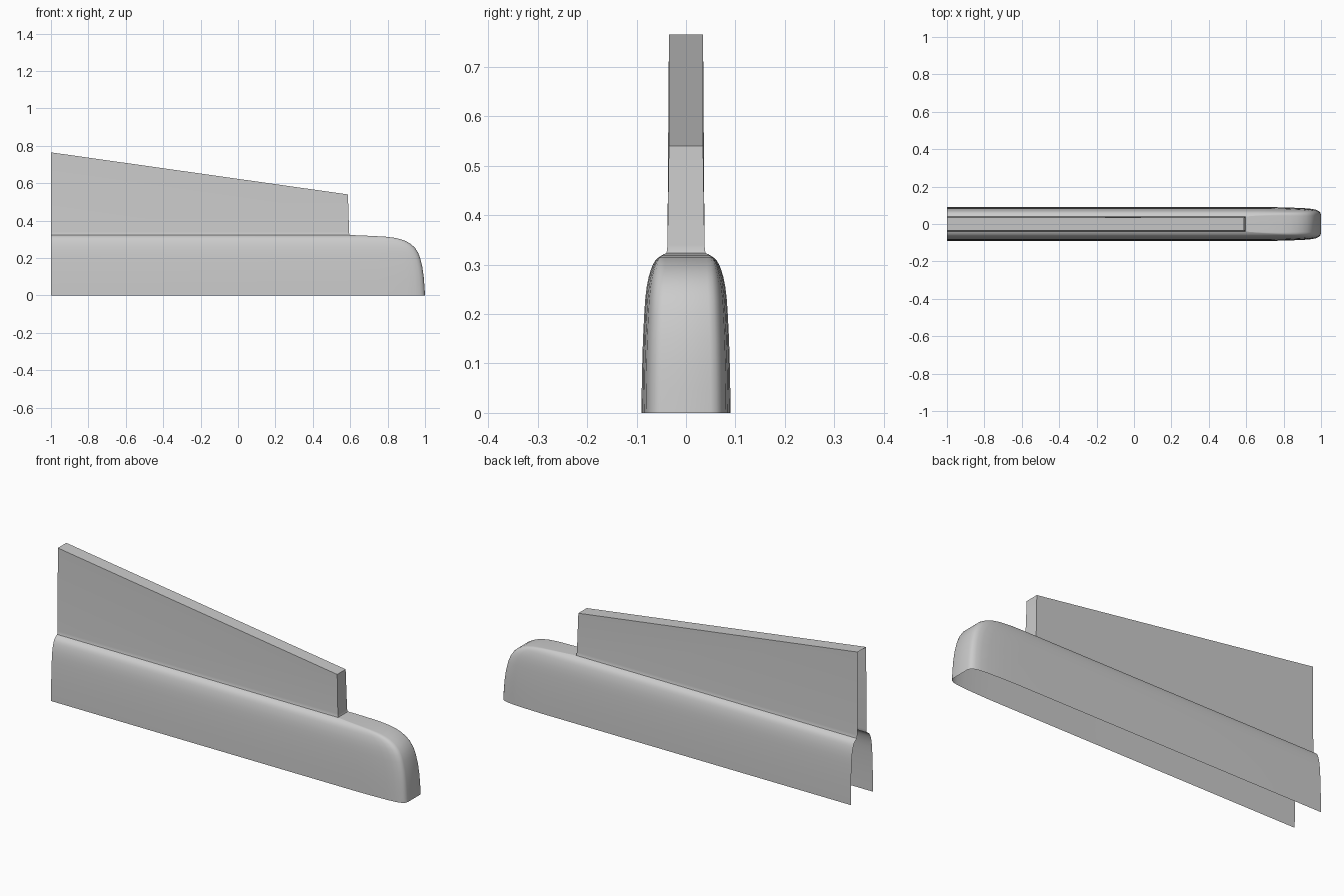
import bpy, bmesh, math

if "Cube" in bpy.data.objects:
    bpy.data.objects.remove(bpy.data.objects["Cube"])


def loft(name, rings, cap=False):
    """Skin a stack of open outlines; optionally close the last one."""
    bm = bmesh.new()
    rows = [[bm.verts.new(p) for p in ring] for ring in rings]
    for a, b in zip(rows, rows[1:]):
        for i in range(len(a) - 1):
            bm.faces.new((a[i], a[i + 1], b[i + 1], b[i]))
    if cap:
        bm.faces.new(rows[-1])
    mesh = bpy.data.meshes.new(name)
    bm.to_mesh(mesh)
    bm.free()
    ob = bpy.data.objects.new(name, mesh)
    bpy.context.collection.objects.link(ob)
    bpy.ops.object.select_all(action='DESELECT')
    bpy.context.view_layer.objects.active = ob
    ob.select_set(True)
    bpy.ops.object.shade_smooth_by_angle(angle=math.radians(35))
    return ob


# Rounded base shell, open below and at the rear: (z, half width, nose x, rounding)
LEVELS = [(0, .09, 1.0, 1), (.05, .0895, .997, 1), (.10, .0885, .993, 1),
          (.15, .087, .986, 1), (.20, .0845, .974, 1), (.23, .0825, .962, 1),
          (.255, .0795, .946, 1), (.275, .0755, .924, .95), (.29, .071, .898, .9),
          (.30, .067, .872, .8), (.308, .062, .838, .7), (.314, .056, .79, .5),
          (.318, .050, .72, .3), (.321, .045, .65, .1), (.323, .040, .597, 0)]
# Plan shape of the nose corner: (distance behind nose, share of half width)
CORNER = [(.25, 1), (.16, .975), (.09, .94), (.05, .9), (.025, .84),
          (.012, .77), (.004, .68), (0, .55)]


def hull_ring(z, w, nose, s):
    half = [(-1, -w)] + [(nose - d * s, -w * (1 - s + f * s)) for d, f in CORNER]
    return [(x, y, z) for x, y in half] + [(x, -y, z) for x, y in reversed(half)]


loft("base_shell", [hull_ring(*lv) for lv in LEVELS])


# Upright fin, open at the rear and below, with a sloping top
def fin_ring(w, front, z_rear, z_front):
    return [(-1, -w, z_rear), (front, -w, z_front),
            (front, w, z_front), (-1, w, z_rear)]


loft("fin", [fin_ring(.040, .597, .323, .323),
             fin_ring(.0385, .595, .328, .328),
             fin_ring(.0375, .594, .34, .34),
             fin_ring(.0345, .588, .765, .54)], cap=True)
